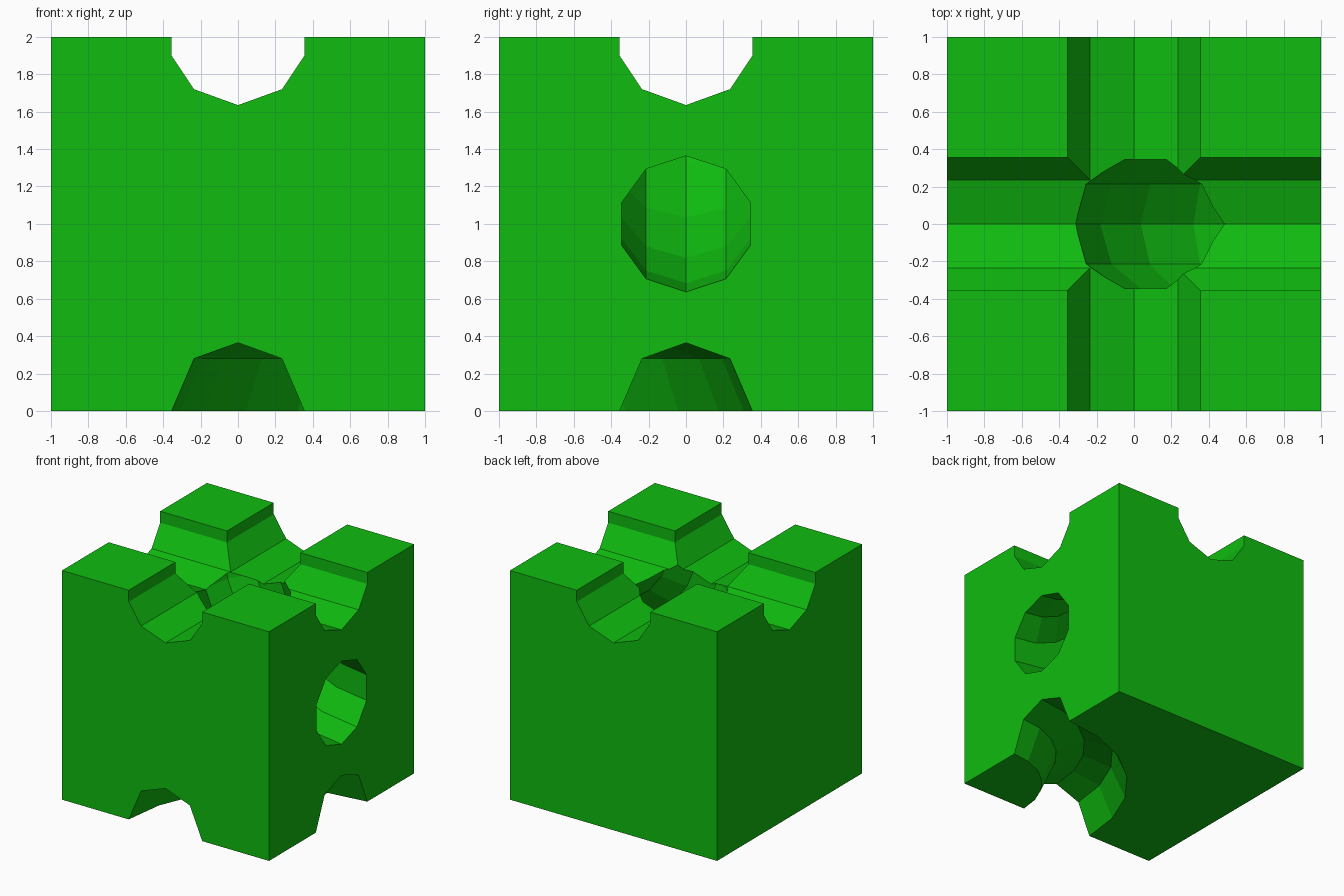
import bpy, bmesh
from math import sin, cos, pi
from mathutils import Vector as V

if "Cube" in bpy.data.objects:
    bpy.data.objects.remove(bpy.data.objects["Cube"])

X, Y, Z = V((1, 0, 0)), V((0, 1, 0)), V((0, 0, 1))


def sweep(name, stations, profile):
    """Skin a closed profile through (origin, u axis, w axis) stations."""
    bm = bmesh.new()
    rings = [[bm.verts.new(o + u * a + w * b) for a, b in profile] for o, u, w in stations]
    n = len(profile)
    for r, s in zip(rings, rings[1:]):
        for i in range(n):
            j = (i + 1) % n
            bm.faces.new((r[i], r[j], s[j], s[i]))
    bm.faces.new(rings[0])
    bm.faces.new(rings[-1])
    bmesh.ops.recalc_face_normals(bm, faces=bm.faces)
    mesh = bpy.data.meshes.new(name)
    bm.to_mesh(mesh)
    bm.free()
    ob = bpy.data.objects.new(name, mesh)
    bpy.context.collection.objects.link(ob)
    ob.hide_render = True
    ob.hide_set(True)
    return ob


def bend(centre, inward, w, steps=6):
    """Quarter-turn stations of radius 1 with overshooting ends."""
    out = []
    for i in range(steps + 1):
        t = pi / 2 * i / steps
        u = -X * sin(t) + inward * cos(t)
        out.append((centre + u, u, w))
    o, u, _ = out[0]
    out.insert(0, (o + X * 0.2, u, w))
    o, u, _ = out[-1]
    out.append((o - inward * 0.2, u, w))
    return out


# Block
bpy.ops.mesh.primitive_cube_add(size=2, location=(0, 0, 1))
block = bpy.context.object
block.name = "block"
mat = bpy.data.materials.new("green")
mat.diffuse_color = (0.005, 0.5, 0.005, 1)
mat.use_nodes = True
mat.node_tree.nodes["Principled BSDF"].inputs["Base Color"].default_value = mat.diffuse_color
block.data.materials.append(mat)

# Crossed grooves on top
groove = [(-0.355, 0.2), (-0.355, -0.1), (-0.235, -0.28), (0, -0.365),
          (0.235, -0.28), (0.355, -0.1), (0.355, 0.2)]
top = Z * 2
cutters = [
    sweep("top_groove_x", [(top + X * s, Y, Z) for s in (-1.2, 1.2)], groove),
    sweep("top_groove_y", [(top + Y * s, X, Z) for s in (-1.2, 1.2)], groove),
]

# Curved tunnel from the right face up to the top centre
decagon = [(0.363 * cos(i * pi / 5), 0.363 * sin(i * pi / 5)) for i in range(10)]
cutters.append(sweep("tunnel", bend(V((1, 0, 2)), -Z, Y), decagon))

# Curved groove underneath, from the right face to the front face
under = [(-0.355, -0.2), (-0.355, 0), (-0.235, 0.28), (0, 0.365),
         (0.235, 0.28), (0.355, 0), (0.355, -0.2)]
cutters.append(sweep("under_groove", bend(V((1, -1, 0)), Y, Z), under))

for c in cutters:
    m = block.modifiers.new(c.name, 'BOOLEAN')
    m.operation = 'DIFFERENCE'
    m.solver = 'EXACT'
    m.object = c
